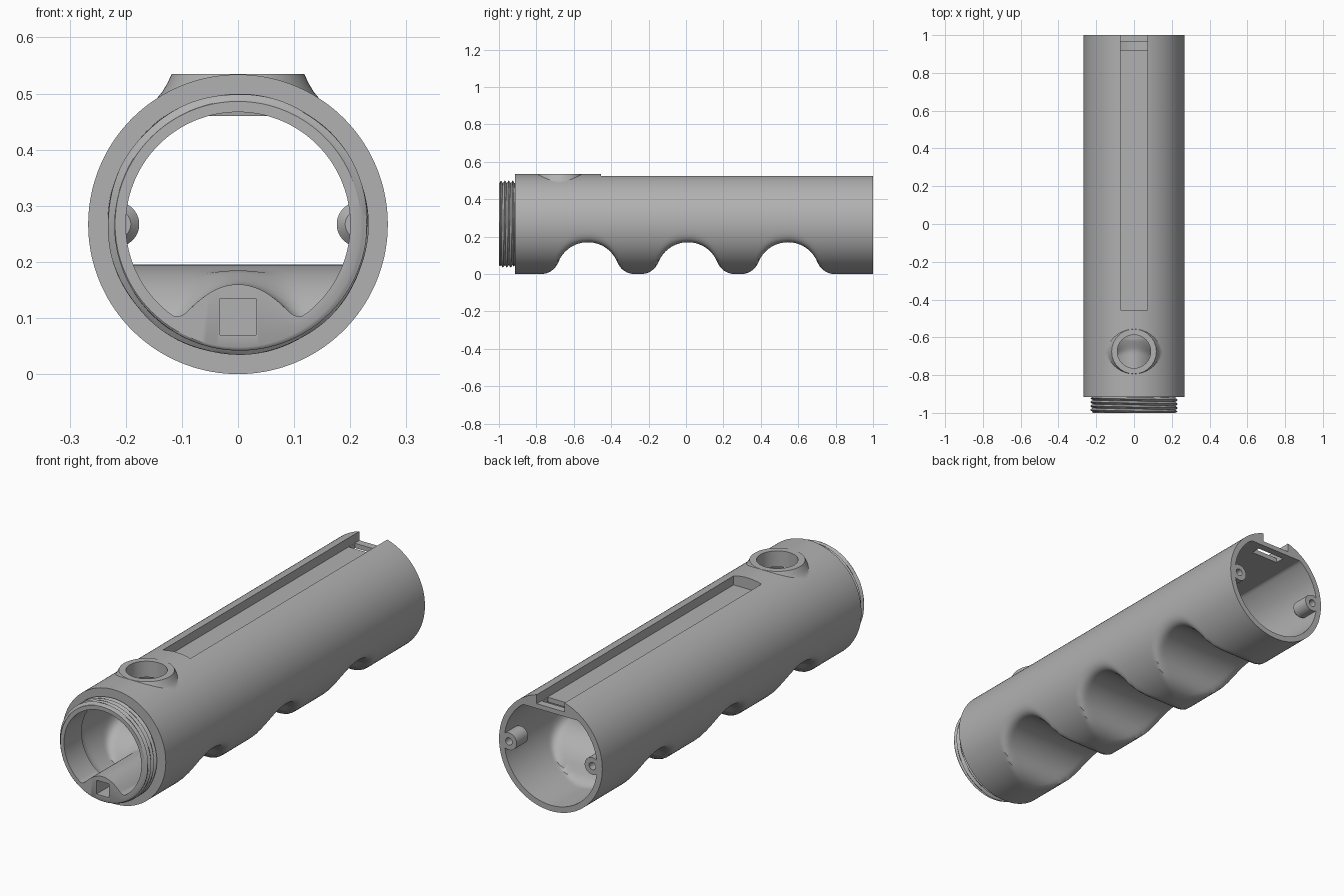
import bpy, bmesh, math
from mathutils import Matrix, Vector

if "Cube" in bpy.data.objects:
    bpy.data.objects.remove(bpy.data.objects["Cube"])

SIDES = 144
AXIS = 0.267          # height of the tube axis, also the outer radius
BORE, NECK_BORE = 0.24, 0.2
SHOULDER = -0.915     # where the threaded neck meets the body
HOLE_Y = -0.675
WALL = 0.025

grey = bpy.data.materials.new("plain grey")
grey.use_nodes = True
colour = (0.44, 0.44, 0.44, 1)
grey.diffuse_color = colour
grey.node_tree.nodes["Principled BSDF"].inputs["Base Color"].default_value = colour


def make_object(name, bm):
    bmesh.ops.recalc_face_normals(bm, faces=bm.faces)
    mesh = bpy.data.meshes.new(name)
    bm.to_mesh(mesh)
    bm.free()
    mesh.materials.append(grey)
    obj = bpy.data.objects.new(name, mesh)
    bpy.context.collection.objects.link(obj)
    return obj


def soft_max(a, b, k):
    if k <= 0:
        return max(a, b)
    h = max(k - abs(a - b), 0) / k
    return max(a, b) + h * h * k / 4


def groove(y, offset):
    """Height of the finger groove roof, with filleted flanks."""
    d = min(abs(y - c) for c in (-0.525, 0.01, 0.545))
    top, fillet, reach = 0.17 + offset, 0.099 - offset, 0.25
    if d >= reach:
        return offset
    if d < reach * top / (top + fillet):
        return math.sqrt(top * top - d * d)
    return offset + fillet - math.sqrt(fillet ** 2 - (d - reach) ** 2)


def angles():
    return [2 * math.pi * i / SIDES for i in range(SIDES)]


def thread_ring(y):
    fade = min(1, (y + 1) / 0.006, (SHOULDER - y) / 0.006)
    ring = []
    for a in angles():
        turn = ((y + 1) / 0.021 + a / (2 * math.pi)) % 1
        r = 0.219 + 0.014 * max(0, fade) * (1 - abs(2 * turn - 1))
        ring.append((r * math.sin(a), y, AXIS + r * math.cos(a)))
    return ring


def outer_ring(y):
    roof = groove(y, 0)
    return [(AXIS * math.sin(a), y,
             soft_max(AXIS + AXIS * math.cos(a), roof, 0.4 * roof)) for a in angles()]


def inner_ring(y):
    t = min(max((y + 0.87) / 0.07, 0), 1)
    r = NECK_BORE + (BORE - NECK_BORE) * math.sqrt(1 - (1 - t) ** 2)
    floor = groove(y, WALL)
    ring = []
    for a in angles():
        x, z = r * math.sin(a), AXIS + r * math.cos(a)
        if y < -0.6 and z < AXIS:
            z = soft_max(z, 0.16 - 6 * x * x, 0.03)   # hump around the pocket
        z = soft_max(z, floor, 0.4 * (floor - WALL))
        if y > -0.85:
            z = min(z, 0.46)                          # flat ceiling under the slot
        ring.append((x, y, z))
    return ring


def steps(a, b, n):
    return [a + (b - a) * i / n for i in range(n + 1)]


# Hollow grip: threaded neck, scalloped body, then back through the bore
rings = [thread_ring(y) for y in steps(-1, SHOULDER, 36)]
rings += [outer_ring(y) for y in steps(SHOULDER, 1, 150)]
rings += [inner_ring(y) for y in steps(1, -0.8, 140)]
rings += [inner_ring(y) for y in steps(-0.805, -0.87, 12)] + [inner_ring(-1)]
bm = bmesh.new()
loops = [[bm.verts.new(p) for p in ring] for ring in rings]
for a, b in zip(loops, loops[1:] + loops[:1]):
    for i in range(SIDES):
        j = (i + 1) % SIDES
        bm.faces.new((a[i], a[j], b[j], b[i]))
grip = make_object("grip_body", bm)


def box(name, x, y, z):
    bm = bmesh.new()
    bmesh.ops.create_cube(bm, size=1)
    for v in bm.verts:
        v.co = Vector([lo + (c + 0.5) * (hi - lo) for c, (lo, hi) in zip(v.co, (x, y, z))])
    return make_object(name, bm)


def lathe(name, profile, centre, along_y=False):
    """Solid of revolution from (radius, height) points."""
    bm = bmesh.new()
    n = 64
    loops = [[bm.verts.new((r * math.cos(2 * math.pi * i / n), r * math.sin(2 * math.pi * i / n), h))
              for i in range(n)] for r, h in profile]
    for a, b in zip(loops, loops[1:]):
        for i in range(n):
            bm.faces.new((a[i], a[(i + 1) % n], b[(i + 1) % n], b[i]))
    bm.faces.new(loops[0])
    bm.faces.new(loops[-1])
    if along_y:
        bmesh.ops.rotate(bm, verts=bm.verts, matrix=Matrix.Rotation(-math.pi / 2, 3, "X"))
    bmesh.ops.translate(bm, verts=bm.verts, vec=centre)
    return make_object(name, bm)


def combine(tool, operation):
    tool.hide_render = True
    mod = grip.modifiers.new(tool.name, "BOOLEAN")
    mod.operation, mod.solver, mod.object = operation, "EXACT", tool
    bpy.context.view_layer.objects.active = grip
    bpy.ops.object.modifier_apply(modifier=mod.name)
    bpy.data.objects.remove(tool)


# Flared pad around the button hole
flare = [(0.162, 0.466), (0.156, 0.481), (0.145, 0.491), (0.135, 0.503),
         (0.126, 0.518), (0.118, 0.535)]
combine(lathe("button_pad", flare, (0, HOLE_Y, 0)), "UNION")

# Screw bosses inside the rear opening
for side in (-1, 1):
    boss = [(0.025, 0), (0.04, 0.015), (0.04, 0.1)]
    combine(lathe("screw_boss", boss, (side * 0.216, 0.9, AXIS), True), "UNION")
    hole = [(0.017, 0), (0.017, 0.1)]
    combine(lathe("screw_hole", hole, (side * 0.216, 0.93, AXIS), True), "DIFFERENCE")

# Button hole, top slot, strap opening in the slot floor, square front pocket
combine(lathe("button_hole", [(0.088, 0.4), (0.088, 0.6)], (0, HOLE_Y, 0)), "DIFFERENCE")
combine(box("top_slot", (-0.072, 0.072), (-0.455, 1.1), (0.482, 0.6)), "DIFFERENCE")
combine(box("strap_opening", (-0.071, 0.071), (0.92, 0.965), (0.44, 0.5)), "DIFFERENCE")
combine(box("front_pocket", (-0.032, 0.032), (-1.1, -0.85), (0.07, 0.135)), "DIFFERENCE")

# Smooth shading with crisp edges
bpy.ops.object.select_all(action="DESELECT")
grip.select_set(True)
bpy.context.view_layer.objects.active = grip
bpy.ops.object.shade_smooth_by_angle(angle=math.radians(32))
